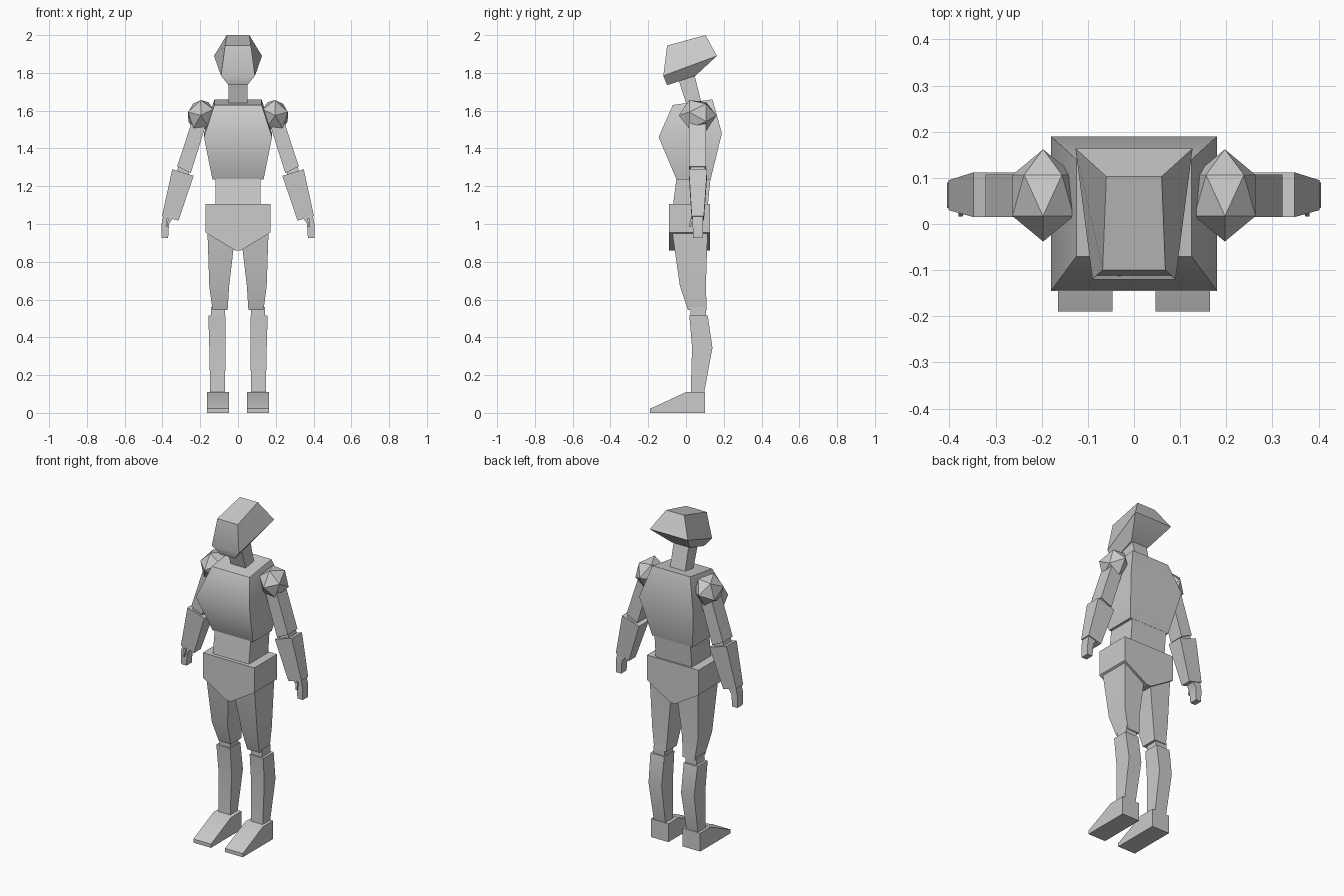
import bpy, bmesh, math
from mathutils import Matrix

if "Cube" in bpy.data.objects:
    bpy.data.objects.remove(bpy.data.objects["Cube"])

GREY = bpy.data.materials.new("light grey")
GREY.diffuse_color = (0.6, 0.6, 0.6, 1)
GREY.use_nodes = True
GREY.node_tree.nodes["Principled BSDF"].inputs["Base Color"].default_value = GREY.diffuse_color


def finish(name, bm, mirror=False, smooth=True):
    bmesh.ops.recalc_face_normals(bm, faces=bm.faces)
    mesh = bpy.data.meshes.new(name)
    bm.to_mesh(mesh)
    bm.free()
    mesh.materials.append(GREY)
    ob = bpy.data.objects.new(name, mesh)
    bpy.context.collection.objects.link(ob)
    if smooth:
        bpy.ops.object.select_all(action='DESELECT')
        ob.select_set(True)
        bpy.context.view_layer.objects.active = ob
        bpy.ops.object.shade_smooth_by_angle(angle=math.radians(50))
    if mirror:
        ob.modifiers.new("mirror", 'MIRROR').use_mirror_merge = False
    return ob


def loft(name, rings, mirror=False):
    """Skin a chain of equal-sized point rings and cap both ends."""
    bm = bmesh.new()
    vs = [[bm.verts.new(p) for p in r] for r in rings]
    n = len(vs[0])
    for a, b in zip(vs, vs[1:]):
        for i in range(n):
            j = (i + 1) % n
            bm.faces.new((a[i], a[j], b[j], b[i]))
    bm.faces.new(vs[0])
    bm.faces.new(vs[-1])
    return finish(name, bm, mirror)


def ring(x0, x1, y0, y1, z_front, z_back=None):
    zb = z_front if z_back is None else z_back
    return [(x0, y0, z_front), (x1, y0, z_front), (x1, y1, zb), (x0, y1, zb)]


def wide(x, *rest):
    return ring(-x, x, *rest)


def tilted(xa, za, xb, zb, y0, y1):
    """Cross-section of a limb leaning sideways, from inner to outer edge."""
    return [(xa, y0, za), (xb, y0, zb), (xb, y1, zb), (xa, y1, za)]


# head and neck
head = loft("head", [
    [(-.05, -.10, 1.735), (.05, -.10, 1.735), (.06, .05, 1.785), (-.06, .05, 1.785)],
    [(-.09, -.12, 1.785), (.09, -.12, 1.785), (.127, .164, 1.89), (-.127, .164, 1.89)],
    [(-.068, -.10, 1.945), (.068, -.10, 1.945), (.06, .103, 2.0), (-.06, .103, 2.0)]])
loft("neck", [wide(.05, .01, .09, 1.61, 1.61), wide(.05, -.045, .045, 1.78, 1.79)])

# trunk
loft("chest", [wide(.135, -.05, .13, 1.235),
               wide(.18, -.145, .19, 1.46, 1.48),
               wide(.125, -.07, .14, 1.63, 1.66)])
loft("waist", [wide(.12, -.07, .115, 1.09), wide(.12, -.05, .13, 1.245)])
outline = [(-.172, 1.105), (-.172, .955), (-.015, .86),
           (.015, .86), (.172, .955), (.172, 1.105)]
loft("pelvis", [[(x, y, z) for x, z in outline] for y in (-.09, .127)])

# legs
loft("thigh", [ring(.055, .135, .01, .11, .545),
               ring(.047, .152, -.032, .105, .67),
               ring(.012, .162, -.075, .115, .97)], True)
loft("knee", [ring(.07, .142, .025, .105, .50), ring(.07, .142, .025, .105, .56)], True)
loft("shin", [ring(.07, .147, .025, .095, .10),
              ring(.065, .152, .032, .14, .345),
              ring(.065, .157, .018, .115, .515)], True)
side = [(-.19, 0), (.10, 0), (.10, .11), (0, .11), (-.19, .022)]
loft("foot", [[(x, y, z) for y, z in side] for x in (.047, .165)], True)

# arms
loft("upper_arm", [tilted(.165, 1.54, .235, 1.57, .015, .107),
                   tilted(.25, 1.27, .322, 1.305, .015, .107)], True)
loft("elbow", [tilted(.252, 1.30, .312, 1.325, .025, .10),
               tilted(.265, 1.24, .325, 1.265, .025, .10)], True)
loft("forearm", [tilted(.235, 1.255, .348, 1.29, .015, .112),
                 tilted(.315, 1.018, .402, 1.042, .03, .095)], True)
loft("hand", [tilted(.345, 1.03, .395, 1.045, .035, .09),
              tilted(.365, 1.00, .405, 1.00, .035, .09),
              tilted(.37, .925, .405, .925, .038, .088)], True)
loft("thumb", [ring(.368, .38, .025, .04, 1.03), ring(.372, .38, .016, .026, .985)], True)

# faceted shoulder pads, with one corner pointing forwards
bm = bmesh.new()
bmesh.ops.create_icosphere(bm, subdivisions=1, radius=.1)
bmesh.ops.transform(bm, verts=bm.verts, matrix=(
    Matrix.Translation((.197, .062, 1.575)) @ Matrix.Rotation(math.radians(-15), 4, 'Y')
    @ Matrix.Diagonal((.77, 1, .92, 1)) @ Matrix.Rotation(math.radians(90), 4, 'X')))
finish("shoulder", bm, True, smooth=False)
